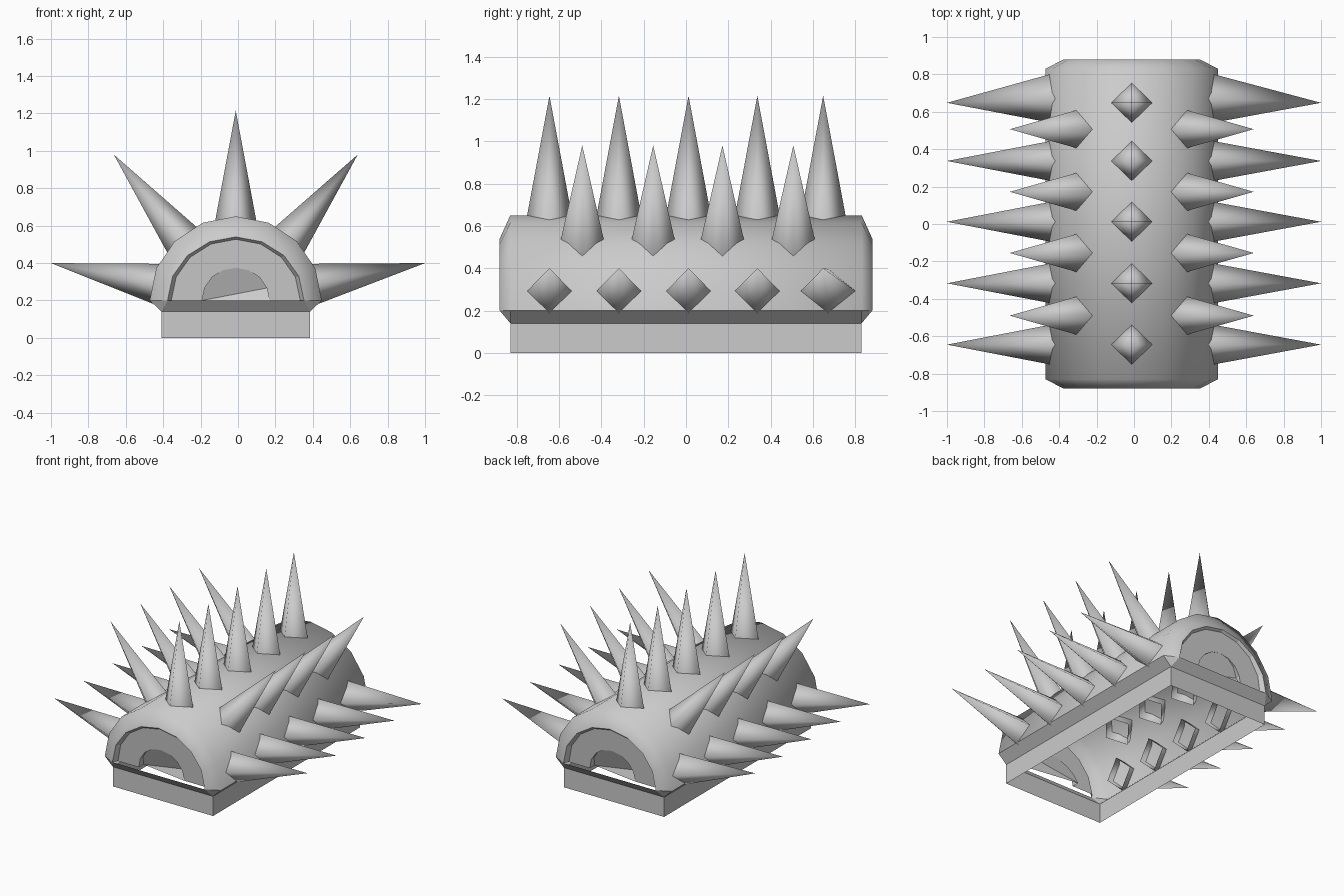
import bpy, bmesh
from math import sin, cos, pi, radians
from mathutils import Vector

if "Cube" in bpy.data.objects:
    bpy.data.objects.remove(bpy.data.objects["Cube"])

CX = -0.012      # body centre line
BASE = 0.2       # height where the arch begins
SEG = 8          # facets in each arch

grey = bpy.data.materials.new("plain_grey")
grey.use_nodes = True
grey.diffuse_color = (0.6, 0.6, 0.6, 1)
grey.node_tree.nodes["Principled BSDF"].inputs["Base Color"].default_value = (0.6, 0.6, 0.6, 1)


def finish(bm, name, smooth=None, face_y=0):
    """Turn a bmesh into an object; face_y forces the average facing direction."""
    bmesh.ops.remove_doubles(bm, verts=bm.verts, dist=0.0005)
    bmesh.ops.recalc_face_normals(bm, faces=bm.faces)
    if face_y and sum(f.normal.y * f.calc_area() for f in bm.faces) * face_y < 0:
        bmesh.ops.reverse_faces(bm, faces=bm.faces)
    mesh = bpy.data.meshes.new(name)
    bm.to_mesh(mesh)
    bm.free()
    mesh.materials.append(grey)
    obj = bpy.data.objects.new(name, mesh)
    bpy.context.collection.objects.link(obj)
    if smooth is not None:
        bpy.ops.object.select_all(action="DESELECT")
        obj.select_set(True)
        bpy.context.view_layer.objects.active = obj
        bpy.ops.object.shade_smooth_by_angle(angle=radians(smooth))
    return obj


def arch(width, height, depth):
    """Half-ellipse of points; depth is a number or a function of z."""
    pts = []
    for i in range(SEG + 1):
        t = pi * i / SEG
        z = BASE + height * sin(t)
        y = depth(z) if callable(depth) else depth
        pts.append((CX + width * cos(t), y, z))
    return pts


def strips(bm, loops, closed=False):
    """Bridge successive loops of points with quads."""
    rows = [[bm.verts.new(p) for p in loop] for loop in loops]
    for a, b in zip(rows, rows[1:]):
        n = len(a)
        for i in range(n if closed else n - 1):
            j = (i + 1) % n
            bm.faces.new((a[i], a[j], b[j], b[i]))
    return rows


# Barrel shell with chamfered ends, open underneath
bm = bmesh.new()
strips(bm, [arch(0.365, 0.34, -0.88), arch(0.46, 0.45, -0.83),
            arch(0.46, 0.45, 0.83), arch(0.365, 0.34, 0.88)])
finish(bm, "barrel_shell", 70)

# Skirt: bevelled underside of the barrel, then straight walls
rim, foot = [], []
for sx, sy, along_y in ((1, 1, 0), (1, 1, 1), (1, -1, 1), (1, -1, 0),
                        (-1, -1, 0), (-1, -1, 1), (-1, 1, 1), (-1, 1, 0)):
    x, y = (0.46, 0.83) if along_y else (0.365, 0.88)
    rim.append((CX + sx * x, sy * y, BASE))
    foot.append((CX + sx * 0.396, sy * 0.83, 0.14))
bm = bmesh.new()
strips(bm, [rim, foot, [(x, y, 0) for x, y, z in foot]], closed=True)
bmesh.ops.dissolve_degenerate(bm, edges=bm.edges, dist=0.0005)
finish(bm, "base_skirt")

# Recessed end panels, each with a half-round dent
for side, name in ((-1, "front_panel"), (1, "back_panel")):
    def panel_y(z):
        return side * (0.845 + 0.06 * (z - BASE))

    def dent_y(z):
        return panel_y(z) - side * 0.3 * (BASE + 0.175 - z)

    bm = bmesh.new()
    strips(bm, [arch(0.365, 0.34, side * 0.88), arch(0.345, 0.327, panel_y),
                arch(0.18, 0.175, panel_y)])
    dent = arch(0.18, 0.175, dent_y)
    inner = strips(bm, [arch(0.18, 0.175, panel_y), dent])[1]
    if side > 0:
        inner = inner[::-1]
    bm.faces.new(inner[1:])
    bm.faces.new((bm.verts.new(arch(0.18, 0.175, panel_y)[0 if side < 0 else SEG]),
                  inner[1], inner[-1]))
    finish(bm, name, face_y=side)


def spike(name, root, tip, half_y, half_w):
    """Four-sided spike, open at its root."""
    root, tip = Vector(root), Vector(tip)
    axis = tip - root
    across = Vector((axis.z, 0, -axis.x)).normalized() * half_w
    along = Vector((0, half_y, 0))
    bm = bmesh.new()
    ring = [bm.verts.new(root + v) for v in (across, along, -across, -along)]
    top = bm.verts.new(tip)
    for i in range(4):
        bm.faces.new((ring[i], ring[(i + 1) % 4], top))
    return finish(bm, name, 120)


# Five rows: one on the crown, one along each side
for i, y in enumerate((-0.645, -0.317, 0.012, 0.337, 0.648)):
    spike(f"crown_spike_{i}", (CX, y, 0.61), (CX, y, 1.215), 0.113, 0.113)
    wide = 0.025 if i == 4 else 0
    for s, side in ((1, "left"), (-1, "right")):
        spike(f"{side}_low_spike_{i}", (s * 0.40 + CX, y + wide, 0.285),
              (s * 1.0, y, 0.4), 0.113 + wide, 0.113)

# Slanted shoulder rows, with roots reaching inside the shell
for i, y in enumerate((-0.49, -0.155, 0.172, 0.507)):
    for s, side in ((1, "left"), (-1, "right")):
        spike(f"{side}_shoulder_spike_{i}", (CX + s * 0.255, y, 0.485),
              (CX + s * 0.652, y, 0.98), 0.113, 0.113)
